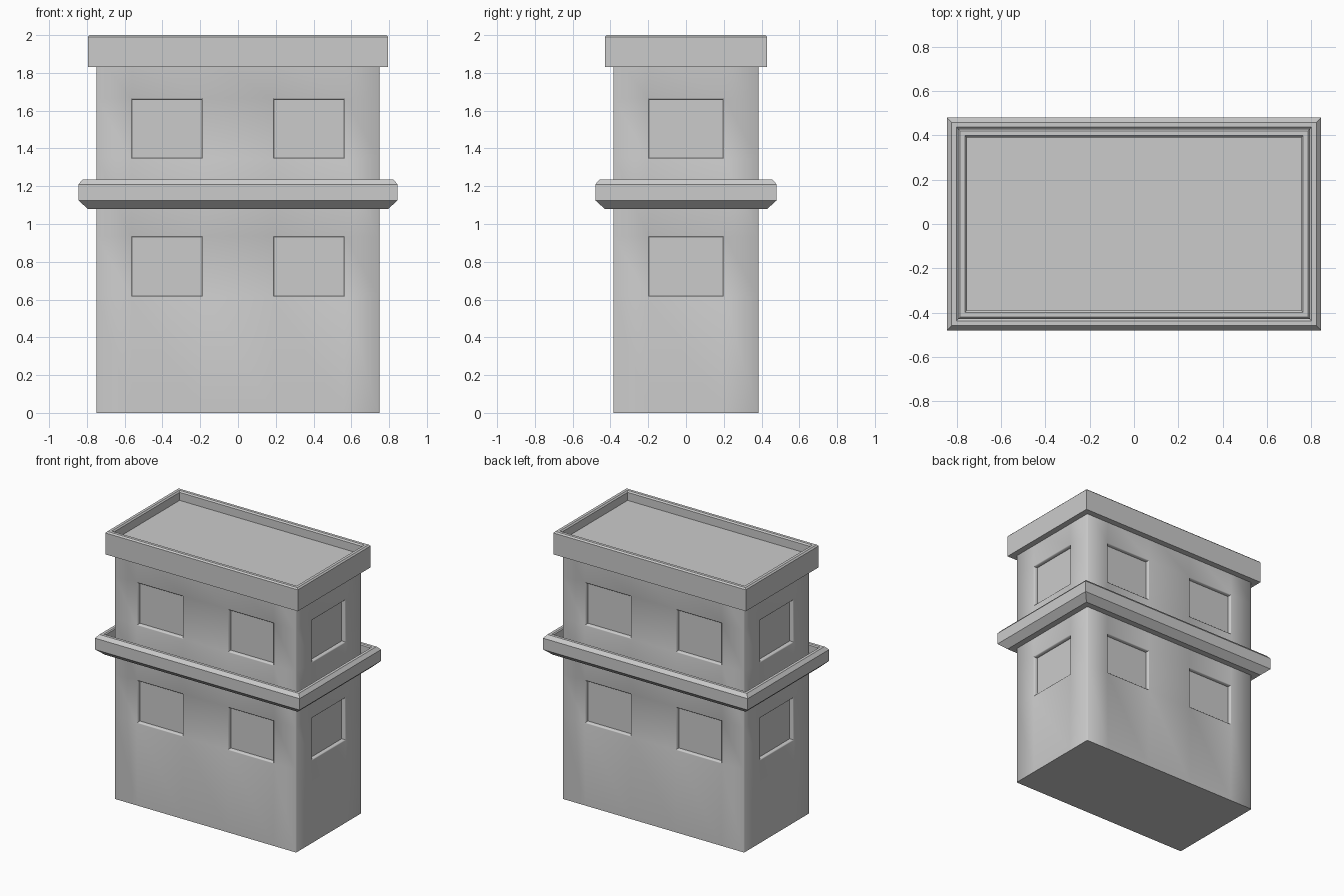
import bpy, bmesh, math

if "Cube" in bpy.data.objects:
    bpy.data.objects.remove(bpy.data.objects["Cube"])

HX, HY = 0.75, 0.385          # half width and depth of the walls
ZS = [0, 0.62, 0.93, 1.35, 1.66, 1.9]


def finish(name, bm, angle=None):
    bmesh.ops.recalc_face_normals(bm, faces=bm.faces)
    mesh = bpy.data.meshes.new(name)
    bm.to_mesh(mesh)
    bm.free()
    ob = bpy.data.objects.new(name, mesh)
    bpy.context.collection.objects.link(ob)
    if angle:
        bpy.ops.object.select_all(action='DESELECT')
        ob.select_set(True)
        bpy.context.view_layer.objects.active = ob
        bpy.ops.object.shade_smooth_by_angle(angle=math.radians(angle))
    return ob


def rect_sweep(name, profile, cap_end=False):
    """Sweep (outward offset, z) points around the wall rectangle."""
    bm = bmesh.new()
    loops = [[bm.verts.new((sx * (HX + o), sy * (HY + o), z))
              for sx, sy in ((-1, -1), (1, -1), (1, 1), (-1, 1))]
             for o, z in profile]
    for a, b in zip(loops, loops[1:]):
        for i in range(4):
            j = (i + 1) % 4
            bm.faces.new((a[i], a[j], b[j], b[i]))
    if cap_end:
        bm.faces.new(loops[0][::-1])
        bm.faces.new(loops[-1])
    return finish(name, bm)


# walls: box cut along the window lines
bm = bmesh.new()
bmesh.ops.create_cube(bm, size=1)
for v in bm.verts:
    v.co = (v.co.x * 2 * HX, v.co.y * 2 * HY, (v.co.z + 0.5) * ZS[-1])
cuts = [((x, 0, 0), (1, 0, 0)) for x in (-0.56, -0.19, 0.19, 0.56)]
cuts += [((0, y, 0), (0, 1, 0)) for y in (-0.195, 0.195)]
cuts += [((0, 0, z), (0, 0, 1)) for z in ZS[1:-1]]
for co, no in cuts:
    bmesh.ops.bisect_plane(bm, geom=bm.verts[:] + bm.edges[:] + bm.faces[:],
                           plane_co=co, plane_no=no)

# recessed windows on all four sides
bm.normal_update()
windows = []
for f in bm.faces:
    c, n = f.calc_center_median(), f.normal
    row = 0.62 < c.z < 0.93 or 1.35 < c.z < 1.66
    col = (abs(n.y) > 0.9 and 0.19 < abs(c.x) < 0.56) or \
          (abs(n.x) > 0.9 and abs(c.y) < 0.19)
    if row and col:
        windows.append(f)
rims = {e for f in windows for e in f.edges}
corners = {e for e in bm.edges
           if all(abs(abs(v.co.x) - HX) < 1e-4 and abs(abs(v.co.y) - HY) < 1e-4
                  for v in e.verts)}
for f in windows:
    n = f.normal.copy()
    old = list(f.verts)
    new = [bm.verts.new(v.co - n * 0.03) for v in old]
    bm.faces.remove(f)
    bm.faces.new(new)
    for i in range(4):
        j = (i + 1) % 4
        bm.faces.new((old[i], old[j], new[j], new[i]))
bmesh.ops.recalc_face_normals(bm, faces=bm.faces)
bmesh.ops.bevel(bm, geom=list(rims | corners), offset=0.006, segments=1,
                profile=0.5, affect='EDGES')
finish("walls", bm, 50)

# ledge between the storeys, with a shallow channel behind its rim
rect_sweep("ledge", [(-0.02, 1.08), (0.045, 1.08), (0.095, 1.125), (0.095, 1.21),
                     (0.073, 1.235), (0.052, 1.235), (0.045, 1.228),
                     (0.045, 1.17), (-0.02, 1.17)])

# roof parapet with sunken flat roof
rect_sweep("roof_parapet", [(-0.02, 1.83), (0.045, 1.83), (0.045, 1.99),
                            (0.035, 2.0), (0.014, 2.0), (0.005, 1.99),
                            (0.005, 1.93)], cap_end=True)
